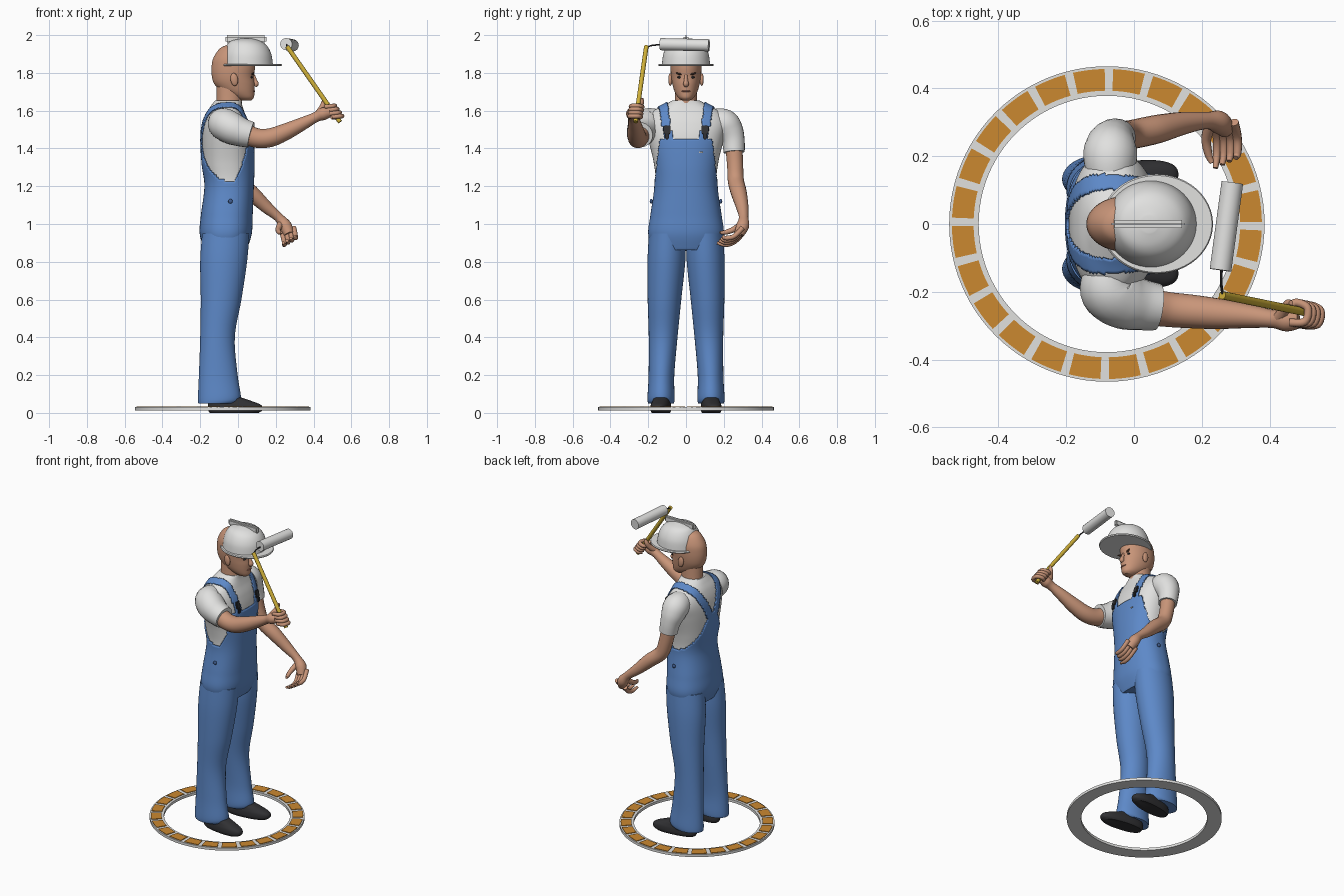
import bpy
import bmesh
import math
from mathutils import Vector

if "Cube" in bpy.data.objects:
    bpy.data.objects.remove(bpy.data.objects["Cube"])


def material(name, r, g, b):
    mat = bpy.data.materials.new(name)
    mat.use_nodes = True
    mat.diffuse_color = (r, g, b, 1)
    mat.node_tree.nodes["Principled BSDF"].inputs["Base Color"].default_value = (r, g, b, 1)
    return mat


SKIN = material("skin", .58, .30, .19)
WHITE = material("white", .75, .75, .74)
BLUE = material("denim blue", .11, .25, .58)
NAVY = material("dark blue", .05, .11, .28)
BLACK = material("black", .03, .03, .033)
BROWN = material("brow brown", .10, .045, .025)
LIPS = material("lip pink", .42, .17, .12)
YELLOW = material("handle yellow", .62, .43, .04)
ORANGE = material("tile orange", .60, .25, .03)

parts = []


def add_object(name, bm, mat):
    bmesh.ops.recalc_face_normals(bm, faces=bm.faces)
    mesh = bpy.data.meshes.new(name)
    bm.to_mesh(mesh)
    bm.free()
    mesh.materials.append(mat)
    obj = bpy.data.objects.new(name, mesh)
    bpy.context.collection.objects.link(obj)
    parts.append(obj)
    return obj


def spline(rows, steps):
    """Smoothly interpolate between rows of numbers."""
    rows = [Vector(r) for r in rows]
    padded = [rows[0]] + rows + [rows[-1]]
    result = []
    for a, b, c, d in zip(padded, padded[1:], padded[2:], padded[3:]):
        for i in range(steps):
            t = i / steps
            result.append(b + (c - a) * (t / 2) + (a * 2 - b * 5 + c * 4 - d) * (t * t / 2)
                          + (b * 3 - a - c * 3 + d) * (t ** 3 / 2))
    return result + [rows[-1]]


def skin_rings(name, rings, mat, caps=True):
    """Bridge rings of points into a surface."""
    bm = bmesh.new()
    loops = [[bm.verts.new(p) for p in ring] for ring in rings]
    n = len(loops[0])
    for low, high in zip(loops, loops[1:]):
        for i in range(n):
            j = (i + 1) % n
            bm.faces.new((low[i], low[j], high[j], high[i]))
    if caps:
        bm.faces.new(loops[0])
        bm.faces.new(loops[-1])
    else:
        bmesh.ops.remove_doubles(bm, verts=bm.verts, dist=1e-5)
    return add_object(name, bm, mat)


def power(v, e):
    return math.copysign(abs(v) ** e, v)


def body(name, rows, mat, steps=6, sides=48, square=2.0, y=0.0):
    """Stack horizontal sections given as (z, back x, front x, half width, y offset)."""
    rings = []
    for row in spline(rows, steps):
        z, back, front, half = row[:4]
        cy = y + (row[4] if len(row) > 4 else 0)
        ring = []
        for i in range(sides):
            a = math.tau * i / sides
            ring.append(((back + front) / 2 + (front - back) / 2 * power(math.cos(a), 2 / square),
                         cy + half * power(math.sin(a), 2 / square), z))
        rings.append(ring)
    return skin_rings(name, rings, mat)


def limb(name, rows, mat, steps=6, sides=20):
    """Round tube along a smooth path of (x, y, z, radius)."""
    pts = spline(rows, steps)
    u = None
    rings = []
    for i, p in enumerate(pts):
        t = (pts[min(i + 1, len(pts) - 1)].xyz - pts[max(i - 1, 0)].xyz).normalized()
        u = t.orthogonal() if u is None else u - t * u.dot(t)
        u.normalize()
        v = t.cross(u)
        rings.append([p.xyz + (u * math.cos(a) + v * math.sin(a)) * p.w
                      for a in (math.tau * k / sides for k in range(sides))])
    return skin_rings(name, rings, mat)


def ball(name, loc, size, mat, tilt=(0, 0, 0)):
    bm = bmesh.new()
    bmesh.ops.create_uvsphere(bm, u_segments=20, v_segments=12, radius=1)
    obj = add_object(name, bm, mat)
    obj.location, obj.scale, obj.rotation_euler = loc, size, tilt
    return obj


def box(name, loc, size, mat, tilt=(0, 0, 0), bevel=.004):
    bm = bmesh.new()
    bmesh.ops.create_cube(bm, size=1)
    bmesh.ops.scale(bm, vec=size, verts=bm.verts)
    bmesh.ops.bevel(bm, geom=bm.edges[:], offset=bevel, segments=2, affect='EDGES')
    obj = add_object(name, bm, mat)
    obj.location, obj.rotation_euler = loc, tilt
    return obj


# Torso in a shirt
torso = body("shirt_torso", [
    (.87, -.17, .04, .17), (.95, -.195, .065, .192), (1.05, -.188, .07, .18),
    (1.2, -.17, .076, .16), (1.32, -.185, .08, .17), (1.45, -.192, .075, .2),
    (1.53, -.185, .058, .215), (1.59, -.165, .035, .185), (1.63, -.14, .022, .115),
    (1.655, -.12, .018, .07)], WHITE, steps=10, sides=128, square=2.3)


# Overalls: the torso surface, kept where the bib and straps cover it
def covered(c):
    y, z = abs(c.y), c.z
    if z < 1.225:
        return True
    if c.x > -.06:
        if z < 1.455:
            return y < .135 + (1.455 - z) * .1
        return abs(y - .1 - (z - 1.5) * .15) < .022 and z < 1.64
    if z < 1.42:
        return y < .045 + (1.42 - z) * .6
    return abs(y - .02 - (z - 1.42) * .5) < .028 and z < 1.64


bm = bmesh.new()
bm.from_mesh(torso.data)
bmesh.ops.delete(bm, geom=[f for f in bm.faces if not covered(f.calc_center_median())], context='FACES')
overalls = add_object("overalls_bib", bm, BLUE)
shell = overalls.modifiers.new("cloth", 'SOLIDIFY')
shell.thickness, shell.offset = .008, 1

# Legs, shoes, buckles and side buttons
for side, s in (("left", 1), ("right", -1)):
    body(side + "_trouser_leg", [
        (.05, -.21, -.01, .068, .132 * s), (.08, -.212, .015, .072, .132 * s),
        (.2, -.207, -.002, .068, .13 * s), (.4, -.2, -.017, .076, .121 * s),
        (.6, -.197, .018, .089, .114 * s), (.8, -.2, .048, .1, .104 * s),
        (.95, -.19, .06, .098, .098 * s)], BLUE)
    shoe = body(side + "_shoe", [
        (0, -.15, .11, .045), (.015, -.16, .13, .051), (.04, -.16, .125, .05),
        (.06, -.155, .08, .045), (.09, -.14, -.01, .04)], BLACK, square=2.4)
    shoe.location.y = .135 * s
    shoe.rotation_euler.z = .12 * s
    box(side + "_buckle", (.069, .1 * s, 1.5), (.012, .036, .045), BLACK, (0, -.2, 0))
    box(side + "_buckle_hook", (.08, .1 * s, 1.465), (.012, .02, .035), BLACK)
    ball(side + "_hip_button", (-.04, .184 * s, 1.12), (.012, .008, .012), NAVY)
box("bib_tag", (.086, .08, 1.38), (.004, .02, .008), WHITE, bevel=.001)

# Neck and head
body("neck", [(1.57, -.125, .03, .07), (1.64, -.115, .02, .06), (1.75, -.115, .03, .056)], SKIN)
body("head", [
    (1.655, .01, .07, .022), (1.67, -.03, .084, .042), (1.7, -.085, .087, .06),
    (1.74, -.125, .088, .072), (1.78, -.138, .084, .079), (1.83, -.14, .09, .082),
    (1.88, -.13, .085, .078), (1.93, -.095, .05, .055), (1.95, -.05, .01, .025)], SKIN)
limb("nose", [(.082, 0, 1.79, .007), (.09, 0, 1.76, .011), (.095, 0, 1.742, .015), (.087, 0, 1.732, .011)], SKIN)
ball("mouth", (.084, 0, 1.703), (.007, .023, .005), LIPS)
for side, s in (("left", 1), ("right", -1)):
    ball(side + "_ear", (-.02, .083 * s, 1.765), (.02, .011, .034), SKIN, (0, -.15, 0))
    ball(side + "_eye", (.071, .033 * s, 1.777), (.007, .014, .006), BLACK, (0, 0, -.3 * s))
    ball(side + "_brow", (.077, .034 * s, 1.794), (.007, .022, .005), BROWN, (.25 * s, 0, -.3 * s))

# Hard hat
body("helmet_brim", [(1.836, -.095, .23, .143), (1.842, -.1, .233, .147), (1.848, -.095, .23, .143)], WHITE)
body("helmet_dome", [
    (1.84, -.085, .185, .128), (1.9, -.078, .176, .12), (1.945, -.06, .152, .098),
    (1.97, -.035, .115, .068), (1.983, .02, .07, .025)], WHITE)
box("helmet_ridge", (.042, 0, 1.978), (.217, .024, .044), WHITE, bevel=.009)

# Left arm, hanging forward with a relaxed hand
limb("left_sleeve", [(-.07, .14, 1.54, .07), (-.07, .2, 1.53, .08), (-.068, .232, 1.49, .073),
                     (-.06, .25, 1.44, .061), (-.05, .255, 1.38, .056)], WHITE)
limb("left_arm", [(-.055, .253, 1.42, .046), (-.035, .26, 1.31, .043), (-.005, .264, 1.23, .043),
                  (.07, .28, 1.165, .042), (.15, .298, 1.09, .033), (.215, .305, 1.035, .025),
                  (.25, .3, .99, .034), (.27, .28, .945, .026)], SKIN)
for i in range(4):
    k = i * .02
    limb("left_finger", [(.235 + k, .3, .95 + k * .5, .014), (.245 + k, .255, .905 + k * .5, .013),
                         (.245 + k, .21, .89 + k * .6, .012), (.24 + k, .165 + k * .5, .9 + k * .6, .008)],
         SKIN, sides=10)
limb("left_thumb", [(.225, .295, 1, .018), (.213, .25, .97, .015), (.22, .205, .955, .012),
                    (.23, .18, .955, .007)], SKIN, sides=10)

# Right arm, raised forward with a gripping hand
limb("right_sleeve", [(-.08, -.14, 1.54, .07), (-.075, -.195, 1.53, .085), (-.03, -.225, 1.505, .085),
                      (.02, -.238, 1.485, .076), (.07, -.245, 1.472, .069)], WHITE)
limb("right_arm", [(.03, -.242, 1.48, .055), (.1, -.252, 1.455, .052), (.17, -.258, 1.457, .05),
                   (.25, -.265, 1.487, .045), (.34, -.272, 1.53, .035), (.41, -.28, 1.565, .027),
                   (.45, -.283, 1.583, .034), (.485, -.283, 1.59, .026)], SKIN)
top, bottom = Vector((.26, -.21, 1.94)), Vector((.54, -.267, 1.54))
for i in range(4):
    c = top.lerp(bottom, .8 + .045 * i)
    grip = [(-.025, -.035, 0), (.02, -.032, .005), (.028, .008, .005), (-.005, .024, 0), (-.025, .012, 0)]
    limb("right_finger", [(*(c + Vector(g)), .012) for g in grip], SKIN, sides=10)
limb("right_thumb", [(.43, -.275, 1.59, .019), (.447, -.248, 1.62, .016), (.455, -.235, 1.645, .013),
                     (.463, -.232, 1.665, .007)], SKIN, sides=10)

# Paint roller
limb("roller_handle", [(*top, .012), (*bottom, .012)], YELLOW, steps=1, sides=16)
limb("roller_wire", [(.262, -.21, 1.935, .004), (.257, -.17, 1.947, .004), (.26, -.1, 1.947, .004)], BLACK, sides=8)
limb("roller_sleeve", [(.255, -.136, 1.952, .032), (.29, .122, 1.946, .032)], WHITE, steps=1, sides=32)

# Ground ring with a row of tiles
CENTRE = -.08


def circle(radius, z, start=0, end=math.tau, n=96):
    return [(CENTRE + radius * math.cos(a), radius * math.sin(a), z)
            for a in (start + (end - start) * i / n for i in range(n))]


low, high = .013, .03
skin_rings("ground_ring", [circle(.378, low), circle(.465, low), circle(.465, high),
                           circle(.378, high), circle(.378, low)], WHITE, caps=False)
bm = bmesh.new()
step, gap = math.tau / 24, .014
for i in range(24):
    a, b = i * step + gap, (i + 1) * step
    inner, outer = circle(.393, high + .004, a, b, 6), circle(.457, high + .004, a, b, 6)
    face = bm.faces.new([bm.verts.new(p) for p in inner + outer[::-1]])
    wall = bmesh.ops.extrude_face_region(bm, geom=[face], use_keep_orig=True)["geom"]
    bmesh.ops.translate(bm, vec=(0, 0, -.006), verts=[v for v in wall if isinstance(v, bmesh.types.BMVert)])
add_object("ring_tiles", bm, ORANGE)

# Smooth shading with sharp edges kept
for obj in bpy.context.selected_objects:
    obj.select_set(False)
for obj in parts:
    obj.select_set(True)
bpy.context.view_layer.objects.active = torso
bpy.ops.object.shade_smooth_by_angle(angle=math.radians(40))
